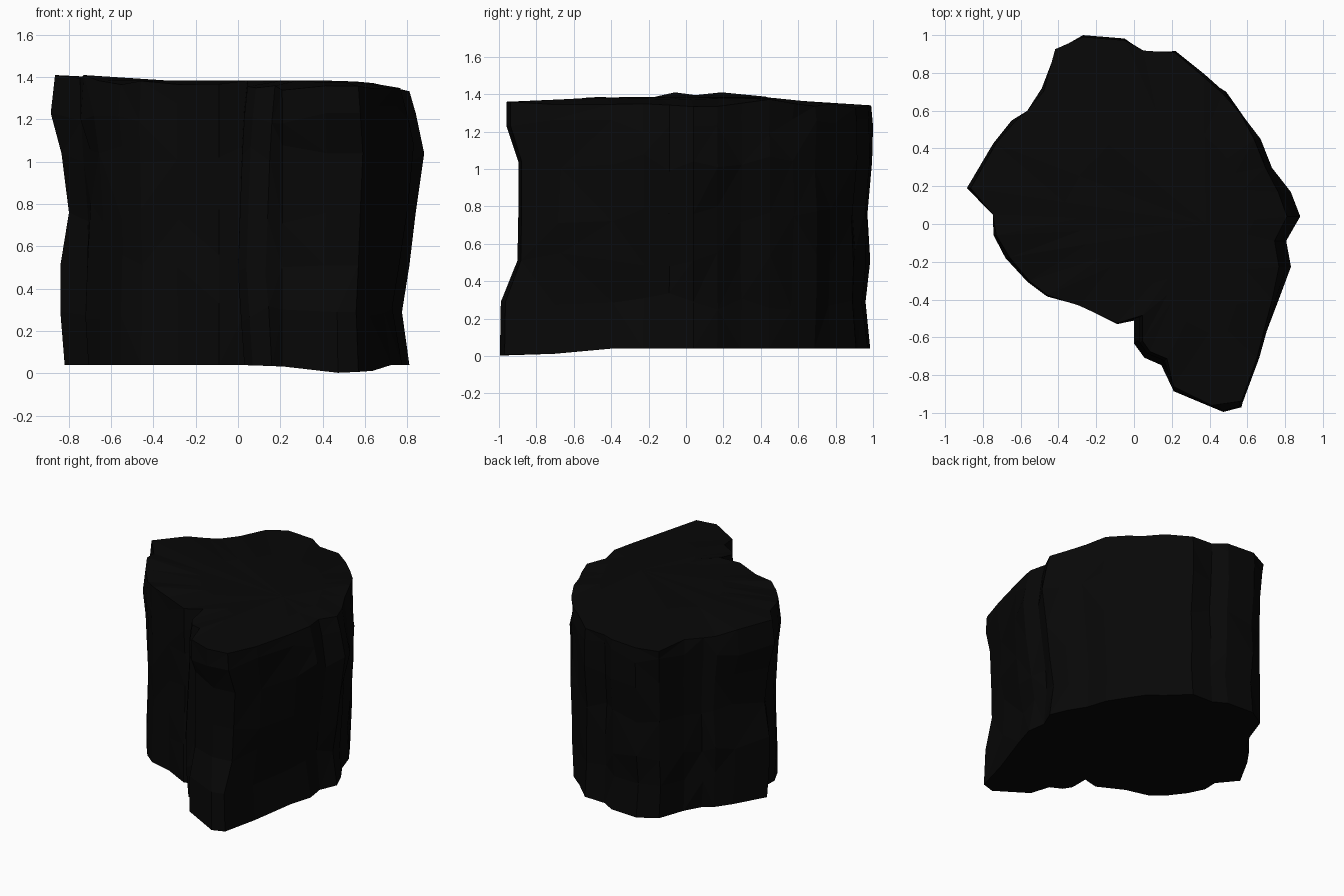
import bpy, bmesh, random
from mathutils import Vector

if "Cube" in bpy.data.objects:
    bpy.data.objects.remove(bpy.data.objects["Cube"])

random.seed(4)

# Plan outline of the rock, counter-clockwise from the right-hand tip
OUTLINE = [
    (.88, .04), (.83, .17), (.735, .30), (.67, .45), (.585, .58), (.495, .71),
    (.375, .79), (.22, .92), (.05, .93), (-.05, .99), (-.27, 1.0), (-.42, .935),
    (-.49, .72), (-.57, .60), (-.65, .55), (-.75, .43), (-.885, .19),
    (-.76, .05), (-.745, -.06), (-.68, -.18), (-.57, -.31), (-.47, -.385),
    (-.29, -.44), (-.09, -.53), (0, -.52), (0, -.66), (.04, -.72),
    (.13, -.76), (.21, -.885), (.42, -.995), (.59, -.97), (.68, -.72),
    (.78, -.40), (.84, -.23), (.81, -.09)]
TIPS = (0, 10, 16, 29, 30)     # points that set the silhouettes

# Layers: height, reach to right, left, front and back, lean of the recess
LAYERS = [
    (.04, .81, .82, 1.0, .985, .03), (.29, .775, .84, .995, .96, .015),
    (.51, .81, .84, .905, .985, .0), (.76, .84, .80, .90, .97, .01),
    (1.04, .88, .835, .90, .995, .02), (1.23, .84, .885, .965, 1.0, .03),
    (1.35, .81, .865, .965, .99, .045)]


def interp(x, pts):
    for (a, za), (b, zb) in zip(pts, pts[1:]):
        if x <= b:
            return za + (zb - za) * max(0, (x - a) / (b - a))
    return pts[-1][1]


def top_height(x, y):
    hx = interp(x, [(-.86, 1.41), (-.57, 1.41), (-.3, 1.38), (.12, 1.41),
                    (.35, 1.38), (.55, 1.38), (.72, 1.365), (.82, 1.33)])
    hy = interp(y, [(-.97, 1.36), (-.8, 1.35), (-.5, 1.385), (-.3, 1.38),
                    (-.1, 1.41), (.28, 1.41), (.5, 1.375), (.7, 1.35), (1, 1.34)])
    return min(hx, hy)


def bottom_height(x, y):
    if y > -.45:
        return .04
    return interp(x, [(0, .04), (.3, .03), (.49, 0), (.6, .01), (.7, .015)])


bm = bmesh.new()
rings = []
for k, (z, right, left, front, back, lean) in enumerate(LAYERS):
    ring = []
    for i, (x, y) in enumerate(OUTLINE):
        # each side's reach acts mostly on the points that face that side
        kx = right / .88 if x > 0 else left / .885
        ky = front if y < 0 else back
        px = x * (1 + (kx - 1) * (abs(x) / .88) ** 2)
        py = y * (1 + (ky - 1) * y * y)
        if 24 <= i <= 27:                  # recess
            px, py = px + lean, py + lean * .7
        if k < 2 and i == 29:              # foot of the front tip
            px += .06
        s = 1 if i in TIPS or 23 <= i <= 28 else random.uniform(.972, 1.004)
        px, py = px * s, py * s
        if k == 0:
            pz = bottom_height(px, py)
        elif k == len(LAYERS) - 1:
            pz = top_height(px, py) - (.015 if i % 3 and i not in TIPS else 0)
        else:
            pz = z + (0 if i in TIPS else random.uniform(-.05, .05))
        ring.append(bm.verts.new((px, py, pz)))
    rings.append(ring)


def bridge(a, b):
    n = len(a)
    for i in range(n):
        j = (i + 1) % n
        bm.faces.new((a[i], a[j], b[j], b[i]))


# Craggy sides
for a, b in zip(rings, rings[1:]):
    bridge(a, b)

# Gently uneven top, closed toward a centre point the recess can see
centre = Vector((.38, .0, 0))
inner = []
for v in rings[-1]:
    p = centre.lerp(v.co, .6)
    inner.append(bm.verts.new((p.x, p.y, min(1.385, top_height(p.x, p.y)))))
bridge(rings[-1], inner)
hub = bm.verts.new((centre.x, centre.y, 1.385))
for i, v in enumerate(inner):
    bm.faces.new((v, inner[(i + 1) % len(inner)], hub))

# Flat underside
bm.faces.new(list(reversed(rings[0])))
bmesh.ops.triangulate(bm, faces=bm.faces[:])
bmesh.ops.recalc_face_normals(bm, faces=bm.faces[:])

mesh = bpy.data.meshes.new("rock_block")
bm.to_mesh(mesh)
bm.free()
mat = bpy.data.materials.new("black stone")
mat.diffuse_color = (.0023, .0023, .0023, 1)
mat.use_nodes = True
mat.node_tree.nodes["Principled BSDF"].inputs["Base Color"].default_value = mat.diffuse_color
mesh.materials.append(mat)
rock = bpy.data.objects.new("rock_block", mesh)
bpy.context.collection.objects.link(rock)
